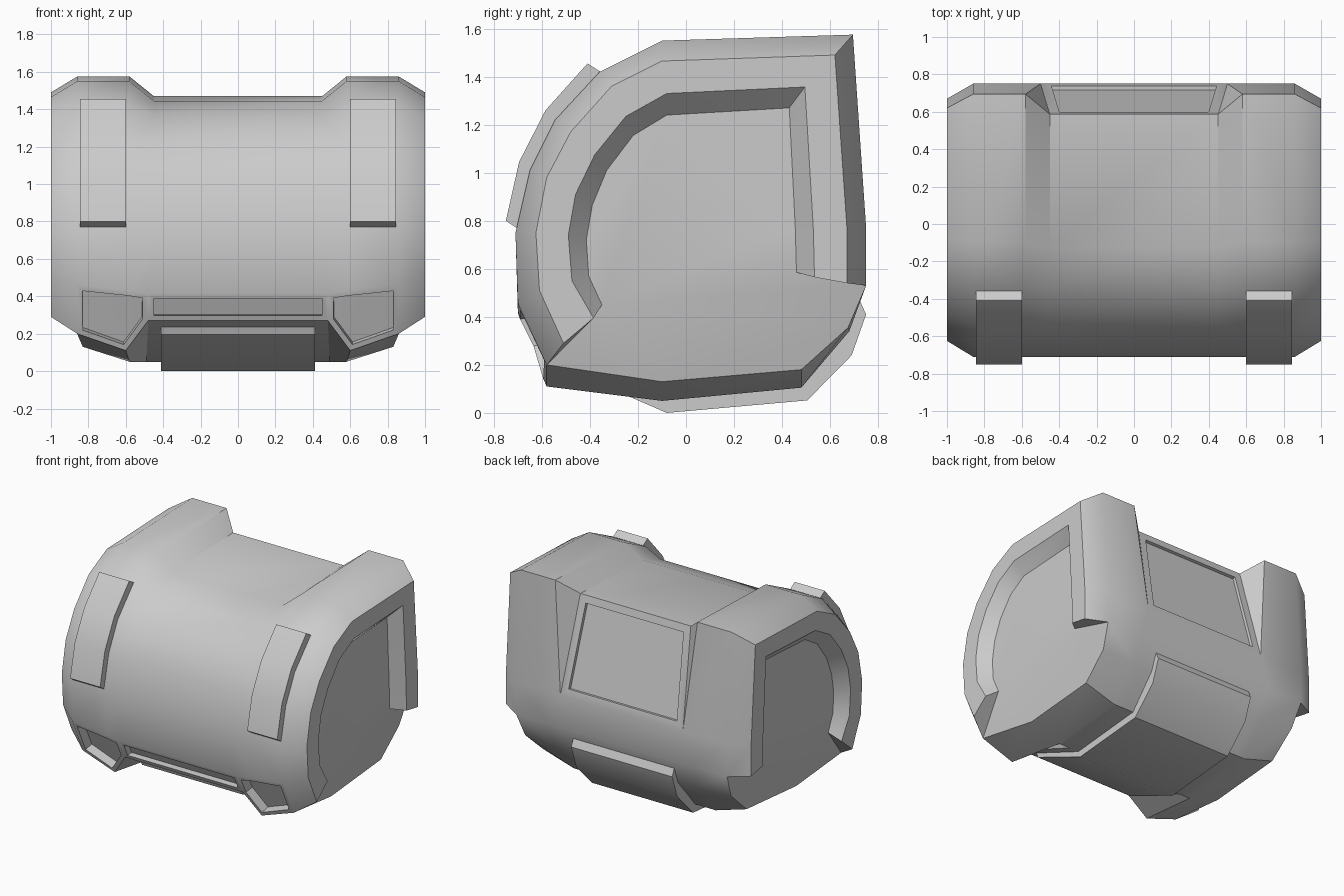
import bpy, bmesh, math
from mathutils import Vector

if "Cube" in bpy.data.objects:
    bpy.data.objects.remove(bpy.data.objects["Cube"])


def finish(bm, name):
    bmesh.ops.recalc_face_normals(bm, faces=bm.faces[:])
    me = bpy.data.meshes.new(name)
    bm.to_mesh(me)
    bm.free()
    ob = bpy.data.objects.new(name, me)
    bpy.context.collection.objects.link(ob)
    bpy.ops.object.select_all(action='DESELECT')
    ob.select_set(True)
    bpy.context.view_layer.objects.active = ob
    bpy.ops.object.shade_smooth_by_angle(angle=math.radians(32))
    return ob


# Shell cross-section (y, z): back top, over the front, under, up the back
upper = [(.695, 1.575), (-.10, 1.55), (-.36, 1.42), (-.545, 1.22), (-.65, 1.01), (-.71, .75)]
N = 13


def ring(x, pts):
    return [Vector((x,) + tuple(p)) if len(p) == 2 else Vector(p) for p in pts]


# Stations from the lowered middle out to the end rims
A = ring(.45, [(.587, 1.47), (-.13, 1.445), (-.34, 1.37)] + upper[3:] +
         [(.48, -.70, .415), (.48, -.63, .27), (.49, -.10, .05), (.49, .48, .105),
          (.49, .68, .34), (.49, .75, .53), (.5, .75, .77)])
B = ring(.58, upper + [(-.70, .43), (.60, -.58, .11), (-.10, .05), (.48, .105),
                       (.68, .34), (.75, .53), (.5, .75, .77)])
C = ring(.86, upper + [(-.70, .46), (-.58, .20), (.83, -.10, .13), (.83, .48, .18),
                       (.84, .675, .355), (.75, .53), (.75, .77)])
# rims: only indices 11, 12, 0..7
rim_idx = [11, 12, 0, 1, 2, 3, 4, 5, 6, 7]
D = ring(1.0, [(.67, .54), (.67, .77), (.62, 1.49), (-.10, 1.465), (-.31, 1.36),
               (-.48, 1.17), (-.58, .98), (-.625, .75), (-.61, .51), (-.51, .29)])
E = ring(1.0, [(.535, .565), (.53, .77), (.495, 1.357), (-.08, 1.33), (-.25, 1.235),
               (-.38, 1.075), (-.46, .91), (-.49, .74), (-.475, .55), (-.385, .395)])
F = ring(.915, [(.46, .585), (.455, .77), (.43, 1.27), (-.08, 1.24), (-.22, 1.155),
                (-.33, 1.01), (-.39, .865), (-.415, .72), (-.405, .57), (-.35, .45)])

bm = bmesh.new()
inner = {}
panels = [[], [], []]
for s in (1, -1):
    def add(r):
        return [bm.verts.new((s * v.x, v.y, v.z)) for v in r]
    a, b, c, d, e, f = map(add, (A, B, C, D, E, F))
    inner[s] = a
    for lo, hi in ((a, b), (b, c)):
        for i in range(N):
            j = (i + 1) % N
            face = bm.faces.new((lo[i], lo[j], hi[j], hi[i]))
            if i == 6:
                panels[0 if s > 0 else 1].append(face)
    cr = [c[i] for i in rim_idx]
    for lo, hi in ((cr, d), (d, e), (e, f)):
        for i in range(len(cr) - 1):
            bm.faces.new((lo[i], lo[i + 1], hi[i + 1], hi[i]))
    for k in (0, -1):  # cut ends of the rim
        bm.faces.new((cr[k], d[k], e[k], f[k]))
    # recessed end cap: flat upper part, lower part leaning inwards
    bm.faces.new(f)
    bm.faces.new([f[0], f[-1]] + [c[i] for i in range(7, 12)])
for i in range(N):
    j = (i + 1) % N
    face = bm.faces.new((inner[1][i], inner[1][j], inner[-1][j], inner[-1][i]))
    if i == 6:
        panels[2].append(face)
    if i == 12:
        back = face
bmesh.ops.recalc_face_normals(bm, faces=bm.faces[:])
# Sunken panels: three along the lower front, one on the back
front_in = Vector((0, .07, .012))
for faces, border, push in [(panels[0], .03, front_in), (panels[1], .03, front_in),
                            (panels[2], .03, Vector((0, .045, .003))),
                            ([back], .055, Vector((0, -.02, -.004)))]:
    bmesh.ops.inset_region(bm, faces=faces, thickness=border, use_even_offset=True)
    bmesh.ops.inset_region(bm, faces=faces, thickness=.002, use_even_offset=True)
    for v in {v for fc in faces for v in fc.verts}:
        v.co += push
bmesh.ops.remove_doubles(bm, verts=bm.verts[:], dist=.0005)
finish(bm, "barrel_shell")


def strip(name, outer, under, x0, x1):
    """Raised plate that follows the shell, extruded along x."""
    bm = bmesh.new()
    rows = []
    for x in (x0, x1):
        rows.append(([bm.verts.new((x, *p)) for p in outer],
                     [bm.verts.new((x, *p)) for p in under]))
    (o0, u0), (o1, u1) = rows
    for i in range(len(outer) - 1):
        for q in ((o0[i], o0[i + 1], o1[i + 1], o1[i]), (u0[i], u0[i + 1], u1[i + 1], u1[i]),
                  (o0[i], o0[i + 1], u0[i + 1], u0[i]), (o1[i], o1[i + 1], u1[i + 1], u1[i])):
            bm.faces.new(q)
    for k in (0, -1):
        bm.faces.new((o0[k], o1[k], u1[k], u0[k]))
    return finish(bm, name)


# Raised front straps
for side, s in (("right", 1), ("left", -1)):
    strip("front_strap_" + side,
          [(-.75, .80), (-.695, 1.045), (-.585, 1.26), (-.41, 1.455)],
          [(-.705, .77), (-.635, 1.01), (-.53, 1.21), (-.355, 1.42)], s * .60, s * .845)

# Raised plate under the belly
strip("belly_plate",
      [(-.53, .195), (-.08, 0), (.505, .052), (.69, .24), (.75, .41)],
      [(-.55, .245), (-.10, .06), (.47, .115), (.67, .345), (.725, .465)], -.412, .412)
